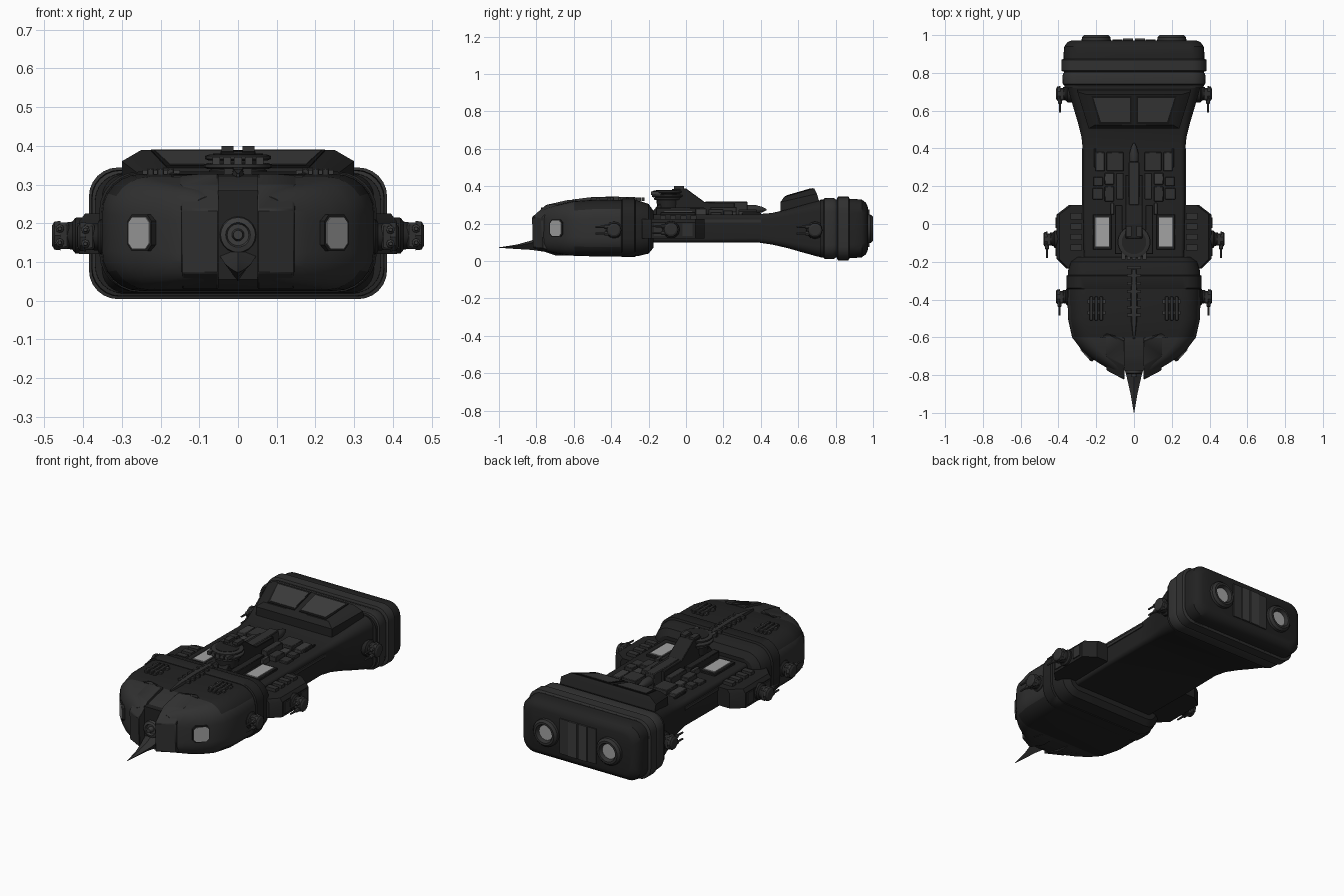
import bpy, bmesh, math
from mathutils import Vector, Matrix

if "Cube" in bpy.data.objects:
    bpy.data.objects.remove(bpy.data.objects["Cube"])

def mat(name, v):
    m = bpy.data.materials.new(name)
    m.diffuse_color = (v, v, v, 1)
    m.use_nodes = True
    m.node_tree.nodes["Principled BSDF"].inputs["Base Color"].default_value = m.diffuse_color
    return m

HULL, PLATE, TRIM = mat("black hull", .016), mat("dark grey plate", .03), mat("grey trim", .045)
GLASS, PIT = mat("light grey glass", .36), mat("deep black", .008)

def finish(name, bm, m, bevel=0, angle=32):
    bmesh.ops.recalc_face_normals(bm, faces=bm.faces)
    me = bpy.data.meshes.new(name)
    bm.to_mesh(me); bm.free()
    me.materials.append(m)
    for p in me.polygons: p.use_smooth = True
    me.set_sharp_from_angle(angle=math.radians(angle))
    ob = bpy.data.objects.new(name, me)
    bpy.context.collection.objects.link(ob)
    if bevel:
        b = ob.modifiers.new("bevel", 'BEVEL')
        b.width, b.segments = bevel, 1
    return ob

def loft(name, rings, m, bevel=0, angle=32):
    bm = bmesh.new()
    vs = [[bm.verts.new(p) for p in r] for r in rings]
    n = len(rings[0])
    for a, b in zip(vs, vs[1:]):
        for i in range(n):
            bm.faces.new((a[i], a[(i+1) % n], b[(i+1) % n], b[i]))
    bm.faces.new(vs[0]); bm.faces.new(vs[-1])
    return finish(name, bm, m, bevel, angle)

def box(name, x, y, z, m, bevel=0):
    return loft(name, [[(x[0], y[0], k), (x[1], y[0], k), (x[1], y[1], k), (x[0], y[1], k)] for k in z], m, bevel)

def pair(name, x, y, z, m, bevel=0):
    for s, side in ((1, "right"), (-1, "left")):
        box(f"{name}_{side}", (s*x[0], s*x[1]), y, z, m, bevel)

def rr(y, w, z0, z1, r, n=6):
    "rounded rectangle across the ship"
    out = []
    for k, (cx, cz) in enumerate(((w-r, z1-r), (r-w, z1-r), (r-w, z0+r), (w-r, z0+r))):
        for i in range(n+1):
            a = math.pi/2*(k+i/n)
            out.append((cx+r*math.cos(a), y, cz+r*math.sin(a)))
    return out

def lathe(name, origin, axis, prof, m, n=20, squash=1):
    "profile of (distance along axis, radius)"
    q = Vector(axis).to_track_quat('Z', 'Y')
    rings = [[Vector(origin) + q @ Vector((r*math.cos(2*math.pi*i/n), squash*r*math.sin(2*math.pi*i/n), d))
              for i in range(n)] for d, r in prof]
    return loft(name, rings, m)

# --- front hull: rounded shell narrowing to the nose
head = loft("front_hull", [rr(*s) for s in (
    (-.175, .30, .07, .27, .06), (-.20, .335, .04, .305, .09), (-.25, .35, .028, .322, .1),
    (-.35, .352, .025, .327, .1), (-.50, .35, .025, .327, .1), (-.60, .328, .028, .32, .1),
    (-.65, .29, .034, .308, .09), (-.70, .24, .042, .297, .085), (-.74, .18, .05, .285, .075),
    (-.77, .13, .06, .27, .06))], HULL)
head.data.materials.append(PLATE)
for p in head.data.polygons:
    if p.center.y < -.6 or (abs(p.normal.x) > .9 and -.6 < p.center.y < -.35): p.material_index = 1
loft("hull_seam_band", [rr(y, w, .022, z, .1) for y, w, z in ((-.345, .352, .33), (-.34, .358, .333), (-.275, .358, .333), (-.27, .35, .325))], HULL)
# split prow cheeks on both sides of the nose channel
for s in (1, -1):
    loft("prow_cheek", [[(s*.05, f, z), (s*.145, f+.05, z), (s*w, -.60, z), (s*.05, -.60, z)]
         for z, f, w in ((.03, -.70, .13), (.07, -.82, .14), (.235, -.825, .16), (.30, -.75, .17), (.327, -.63, .17))], PLATE, .004)
    # round front lights
    c, nrm = Vector((s*.25, -.691, .175)), Vector((s*.74, -.67, 0))
    q = Matrix((Vector((-nrm.y*s, nrm.x*s, 0)), Vector((0, 0, 1)), nrm)).transposed()
    for nm, k, d, m in (("frame", 1.15, .006, HULL), ("light", 1, .009, GLASS)):
        pts = [(.026, .041), (-.026, .041), (-.04, .027), (-.04, -.027), (-.026, -.041), (.026, -.041), (.04, -.027), (.04, .027)]
        loft("front_"+nm, [[c + q @ Vector((a*k, b*k, h)) for a, b in pts] for h in (-.012, d)], m)
box("nose_panel", (-.052, .052), (-.775, -.60), (.055, .285), HULL)
lathe("nose_hub", (0, -.77, .17), (0, -1, 0), ((0, .048), (.02, .045), (.025, .032), (.012, .028), (.012, .016), (.04, .012)), TRIM)
# beak
loft("beak", [[(-w, y, t), (0, y, t+w*.4), (w, y, t), (0, y, b)] for y, w, t, b in (
    (-.76, .05, .12, .05), (-.83, .034, .095, .06), (-.90, .018, .082, .064), (-.96, .008, .076, .068), (-1, .001, .073, .071))], PLATE)

# --- front roof: spine with ribs and two vent grids
loft("roof_spine", [[(-w, y, .32), (-w*.7, y, h), (w*.7, y, h), (w, y, .32)] for y, w, h in (
    (-.61, .004, .328), (-.52, .016, .34), (-.40, .02, .345), (-.24, .014, .34))], PLATE)
for i in range(7):
    box("spine_rib", (-.036, .036), (-.49+i*.042, -.475+i*.042), (.32, .341), PLATE)
for i in range(3):
    pair("roof_vent_bar", (.165+i*.026, .183+i*.026), (-.51, -.385), (.32, .342), PLATE, .003)
for y in (-.48, -.42):
    pair("roof_vent_cross", (.15, .247), (y, y+.02), (.31, .337), TRIM)

# --- neck and flared stern, one lofted body
body = [(-.20, .265, .10, .25, .02), (.10, .27, .10, .25, .02), (.38, .27, .10, .25, .025), (.46, .278, .088, .257, .03),
        (.54, .298, .07, .275, .035), (.62, .322, .047, .298, .045), (.70, .345, .025, .32, .055), (.735, .355, .018, .33, .06)]
loft("neck_and_stern", [rr(*s) for s in body], HULL)
pair("neck_side_rail", (.26, .276), (.08, .40), (.205, .222), PLATE)
# stern block, two bands, rear cap
def stern(name, m, *secs):
    loft(name, [rr(y, .385-d, .004+d, .344-d, .075-d*.3) for y, d in secs], m)
stern("stern_core", HULL, (.72, .016), (.90, .012), (.94, .016), (.962, .032), (.972, .055))
stern("stern_band_front", PLATE, (.732, .02), (.74, .008), (.785, .006), (.80, .012))
stern("stern_band_rear", PLATE, (.808, .008), (.812, 0), (.868, 0), (.874, .008))
# engines and rear panels
for s in (1, -1):
    lathe("engine_nozzle", (s*.2, .965, .172), (0, 1, 0), ((0, .078), (.022, .076), (.035, .064), (.035, .052), (.012, .042)), PLATE, 24)
    lathe("engine_glow", (s*.2, .965, .172), (0, 1, 0), ((0, .042), (.016, .042)), GLASS, 24)
    box("rear_panel", (s*.004, s*.058), (.96, .982), (.075, .275), TRIM)
    box("rear_side_panel", (s*.062, s*.115), (.96, .978), (.075, .275), PLATE)

# --- stern cabin with two sloping windows
def quad(f, b):
    return [(-f[0], f[1], f[2]), (f[0], f[1], f[2]), (b[0], b[1], b[2]), (-b[0], b[1], b[2])]
loft("stern_cabin", [quad((.24, .505, .24), (.30, .72, .29)), quad((.24, .505, .315), (.30, .70, .36)),
                     quad((.205, .525, .343), (.25, .685, .389))], HULL)
def roof(x, y, d):
    return (x, y, .343+(y-.525)*.2875+d)
for s in (1, -1):
    for nm, g, d, m in (("window_frame", .01, .003, PIT), ("cabin_window", 0, .005, TRIM)):
        loft(nm, [[roof(s*(.02-g*.6), .54-g, h), roof(s*(.175+g), .54-g, h), roof(s*(.215+g), .668+g, h), roof(s*(.02-g*.6), .668+g, h)]
                  for h in (-.004, d)], m)

# --- shoulders
for s in (1, -1):
    plan = [(.25, -.235), (.36, -.235), (.41, -.185), (.41, .05), (.345, .10), (.25, .10)]
    loft("shoulder", [[(s*(x-d), y, z) for x, y in plan] for z, d in ((.12, 0), (.205, 0), (.225, .015))], HULL)
    for i in range(4):
        box("shoulder_slat", (s*.275, s*.335), (-.14+i*.055, -.108+i*.055), (.2, .243), PLATE)
    for i in range(2):
        box("shoulder_side_plate", (s*.40, s*.416), (-.17+i*.15, -.115+i*.15), (.135, .2), PLATE)
pair("deck_window_frame", (.118, .218), (-.135, .05), (.24, .262), HULL, .003)
pair("deck_window", (.132, .204), (-.118, .034), (.25, .267), GLASS)
# raised deck blocks
for x, y, z, m in (((.055, .145), (.28, .38), .275, PLATE), ((.155, .205), (.28, .38), .268, TRIM), ((.165, .215), (.20, .25), .27, PLATE),
                   ((.055, .095), (.13, .27), .29, PLATE), ((.105, .155), (.12, .20), .278, PLATE), ((.105, .155), (.21, .27), .265, TRIM),
                   ((.165, .22), (.13, .19), .263, PLATE), ((.105, .125), (.05, .11), .28, TRIM), ((.20, .212), (.30, .40), .26, HULL),
                   ((.06, .10), (-.16, .10), .285, HULL)):
    pair("deck_block", x, y, (.24, z), m, .003)

# --- central tower: side profile extruded across, dish in front, spine behind
prof = [(-.19, .25), (-.15, .30), (-.09, .325), (-.075, .385), (0, .388), (.10, .315), (.26, .312), (.26, .25)]
loft("tower", [[(x, y, z) for y, z in prof] for x in (-.045, .045)], HULL, .003)
for x in (-.043, .012):
    box("tower_cap", (x, x+.031), (-.065, -.01), (.38, .4), PLATE)
for z, r in ((.325, .075), (.34, .088), (.362, .085)):
    lathe("tower_dish", (0, -.095, z), (0, 0, 1), ((0, r*.9), (.004, r), (.012, r), (.016, r*.85)), PLATE, 24)
lathe("dish_core", (0, -.095, .28), (0, 0, 1), ((0, .06), (.1, .065)), HULL)
for i in range(5):
    box("dish_tooth", (-.066+i*.028, -.046+i*.028), (-.187, -.13), (.352, .371), TRIM)
box("rear_spine", (-.028, .028), (.10, .33), (.24, .318), PLATE, .004)
lathe("spine_pod", (0, .28, .275), (0, 1, 0), ((0, .012), (.04, .025), (.09, .025), (.13, .014), (.15, .004)), PLATE, 12)

# --- side gun turrets
for s in (1, -1):
    for x, y, z in ((.342, -.385, .165), (.408, -.08, .168), (.34, .69, .165)):
        lathe("turret_base", (s*x, y, z), (s, 0, 0), ((-.02, .048), (.012, .046), (.02, .036), (.036, .034)), HULL, 12)
        box("turret_body", (s*(x+.028), s*(x+.056)), (y-.035, y+.03), (z-.034, z+.034), PLATE, .006)
        lathe("turret_cap", (s*(x+.05), y, z), (s, 0, 0), ((0, .04), (.016, .038), (.022, .028)), PLATE, 10)
        for d in (-.018, .018):
            lathe("gun_barrel", (s*(x+.052), y-.01, z+d), (0, -1, 0), ((0, .011), (.04, .011), (.045, .006), (.09, .005)), TRIM, 8)
